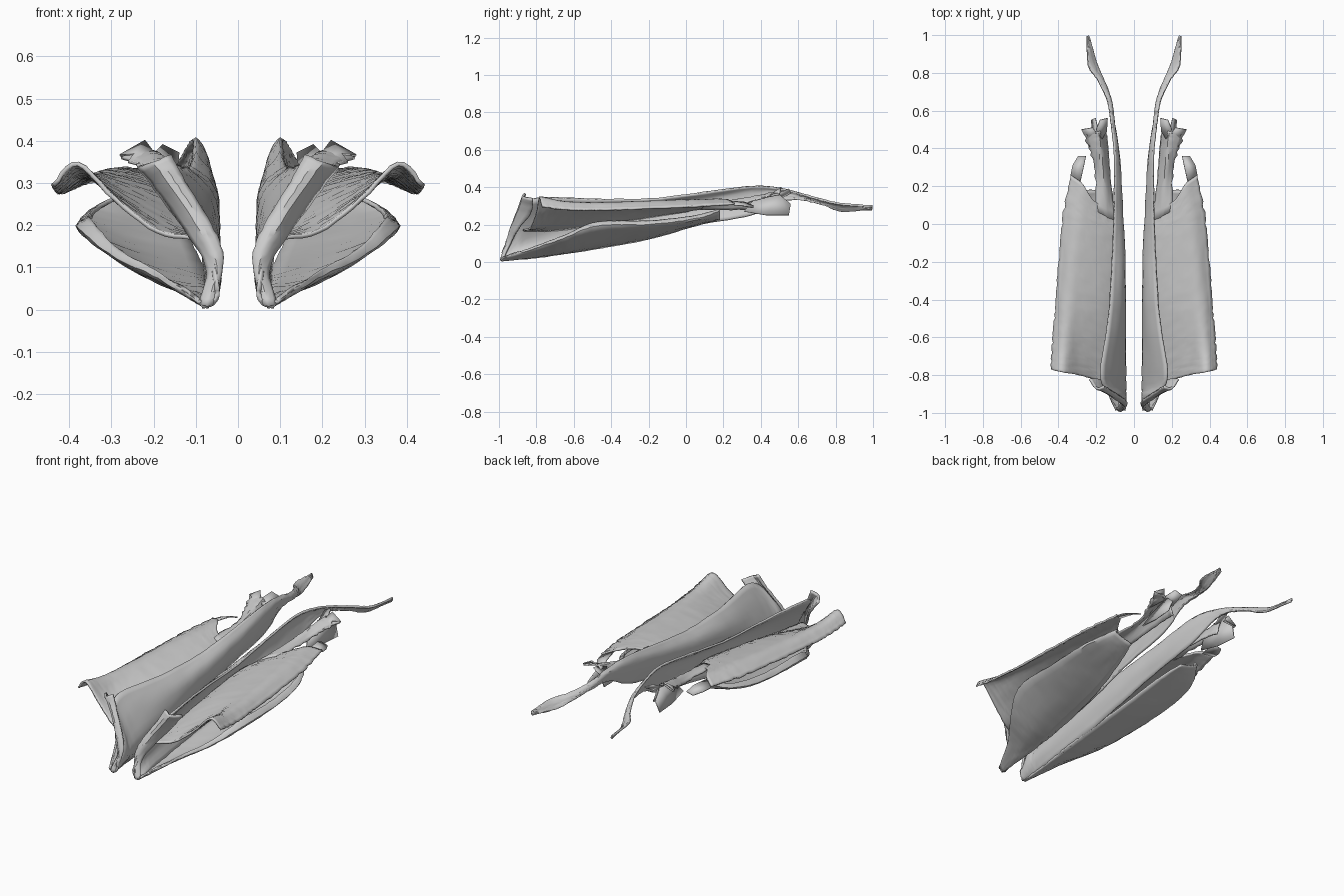
import bpy, bmesh, random
from mathutils import Vector

random.seed(4)


def spline(pts, n):
    """Smooth curve through points, n steps per span."""
    p = [Vector(q) for q in pts]
    p = [2 * p[0] - p[1]] + p + [2 * p[-1] - p[-2]]
    out = []
    for i in range(1, len(p) - 2):
        a, b, c, d = p[i - 1:i + 3]
        for k in range(n):
            t = k / n
            out.append(0.5 * (2 * b + (c - a) * t + (2 * a - 5 * b + 4 * c - d) * t * t
                              + (3 * b - a - 3 * c + d) * t ** 3))
    return out + [p[-2]]


def finish(name, bm, thick):
    """Thicken a sheet, mirror it across x = 0 and shade it."""
    me = bpy.data.meshes.new(name)
    bmesh.ops.recalc_face_normals(bm, faces=bm.faces)
    bm.to_mesh(me)
    bm.free()
    ob = bpy.data.objects.new(name, me)
    bpy.context.collection.objects.link(ob)
    s = ob.modifiers.new("thickness", 'SOLIDIFY')
    s.thickness, s.offset = thick, 0
    ob.modifiers.new("pair", 'MIRROR').use_mirror_merge = False
    bpy.ops.object.select_all(action='DESELECT')
    ob.select_set(True)
    bpy.context.view_layer.objects.active = ob
    bpy.ops.object.shade_smooth_by_angle(angle=0.6)


def sheet(name, rows, nu=8, nv=4, thick=0.010, rough=0.0015, ragged=0.0):
    """Skin a curved sheet over rows of points; ragged roughens the last column."""
    across = [spline(r, nv) for r in rows]
    grid = list(zip(*[spline(col, nu) for col in zip(*across)]))
    bm = bmesh.new()
    vs = []
    for row in grid:
        line = []
        for j, p in enumerate(row):
            jit = Vector([random.uniform(-1, 1) for _ in range(3)]) * rough
            if j == len(row) - 1:
                jit.x += random.uniform(-ragged, ragged)
            line.append(bm.verts.new(p + jit))
        vs.append(line)
    for a, b in zip(vs, vs[1:]):
        for j in range(len(a) - 1):
            bm.faces.new((a[j], a[j + 1], b[j + 1], b[j]))
    finish(name, bm, thick)


def flake(name, pts):
    """Small broken scrap of thin bone."""
    bm = bmesh.new()
    bm.faces.new([bm.verts.new(p) for p in pts])
    bmesh.ops.triangulate(bm, faces=bm.faces)
    finish(name, bm, 0.006)


def at(y, *xz):
    """Cross-section at one y."""
    return [(x, y, z) for x, z in xz]


# Upper wing: arched sheet flaring outwards with a turned-down outer rim
sheet("upper_wing", [
    [(0.10, -0.87, 0.17), (0.19, -0.83, 0.185), (0.29, -0.80, 0.26), (0.38, -0.785, 0.347), (0.437, -0.77, 0.295)],
    [(0.065, -0.70, 0.17), (0.17, -0.68, 0.215), (0.29, -0.65, 0.275), (0.37, -0.64, 0.32), (0.43, -0.63, 0.28)],
    [(0.055, -0.40, 0.21), (0.15, -0.42, 0.26), (0.27, -0.40, 0.30), (0.35, -0.40, 0.315), (0.41, -0.40, 0.28)],
    [(0.065, -0.10, 0.255), (0.14, -0.08, 0.29), (0.23, -0.05, 0.318), (0.31, -0.02, 0.328), (0.38, 0.00, 0.295)],
    [(0.12, 0.08, 0.285), (0.17, 0.10, 0.305), (0.22, 0.13, 0.323), (0.27, 0.21, 0.333), (0.335, 0.26, 0.31)],
], nu=14, nv=5, ragged=0.004)

# Lower sheet: scoop whose front edge sweeps from the tip to the outer lip
sheet("lower_sheet", [
    at(-0.985, (0.07, 0.008), (0.08, 0.01), (0.092, 0.018), (0.094, 0.025)),
    at(-0.80, (0.07, 0.025), (0.12, 0.037), (0.18, 0.07), (0.18, 0.085)),
    at(-0.65, (0.068, 0.047), (0.17, 0.06), (0.285, 0.12), (0.28, 0.14)),
    at(-0.48, (0.073, 0.072), (0.22, 0.10), (0.365, 0.18), (0.345, 0.21)),
    at(-0.20, (0.095, 0.125), (0.23, 0.145), (0.37, 0.193), (0.35, 0.218)),
    at(0.03, (0.13, 0.19), (0.23, 0.20), (0.35, 0.222), (0.33, 0.242)),
    at(0.18, (0.17, 0.23), (0.21, 0.24), (0.275, 0.265), (0.265, 0.28)),
], nu=8, nv=4)

# Inner wall: plate leaning outwards at the front, narrowing into the rear prong
sheet("inner_wall_and_prong", [
    at(-0.985, (0.085, 0.008), (0.06, 0.015), (0.05, 0.03), (0.048, 0.05)),
    at(-0.91, (0.083, 0.014), (0.048, 0.06), (0.05, 0.13), (0.085, 0.21)),
    at(-0.82, (0.078, 0.022), (0.046, 0.11), (0.10, 0.23), (0.175, 0.335)),
    at(-0.50, (0.078, 0.065), (0.048, 0.17), (0.07, 0.265), (0.135, 0.335)),
    at(-0.20, (0.082, 0.13), (0.052, 0.22), (0.06, 0.295), (0.115, 0.335)),
    at(0.05, (0.09, 0.195), (0.065, 0.26), (0.067, 0.325), (0.105, 0.365)),
    at(0.35, (0.095, 0.25), (0.081, 0.32), (0.082, 0.375), (0.103, 0.403)),
    at(0.52, (0.11, 0.325), (0.105, 0.35), (0.106, 0.375), (0.118, 0.39)),
    at(0.65, (0.122, 0.325), (0.122, 0.335), (0.125, 0.345), (0.14, 0.355)),
    at(0.76, (0.16, 0.295), (0.165, 0.305), (0.172, 0.315), (0.19, 0.325)),
    at(0.84, (0.195, 0.27), (0.208, 0.285), (0.222, 0.30), (0.242, 0.31)),
    at(0.995, (0.240, 0.28), (0.243, 0.285), (0.246, 0.292), (0.249, 0.298)),
], nu=7, nv=4, thick=0.011)

# Front strut: twisted strip climbing from the front tip to the wing
sheet("front_strut", [
    [(0.062, -0.985, 0.01), (0.075, -0.99, 0.008), (0.09, -0.98, 0.012)],
    [(0.037, -0.945, 0.12), (0.05, -0.96, 0.10), (0.072, -0.94, 0.10)],
    [(0.065, -0.92, 0.20), (0.09, -0.93, 0.19), (0.12, -0.89, 0.185)],
    [(0.125, -0.88, 0.30), (0.15, -0.89, 0.285), (0.175, -0.83, 0.26)],
    [(0.16, -0.86, 0.365), (0.20, -0.87, 0.35), (0.235, -0.82, 0.34)],
], nu=6, nv=3, thick=0.012)

# Rear strip: ridged tongue behind the wing ending in a broken frill
sheet("rear_strip", [
    [(0.10, 0.02, 0.28), (0.15, 0.04, 0.305), (0.20, 0.07, 0.315)],
    [(0.13, 0.28, 0.28), (0.165, 0.29, 0.335), (0.205, 0.28, 0.31)],
    [(0.14, 0.42, 0.28), (0.18, 0.43, 0.36), (0.235, 0.40, 0.34)],
    [(0.15, 0.50, 0.27), (0.19, 0.49, 0.37), (0.272, 0.50, 0.36)],
], nu=6, nv=4, thick=0.008, rough=0.002, ragged=0.008)

# Loose scraps along the broken rear edges
flake("rear_scrap_upper", [(0.17, 0.45, 0.36), (0.20, 0.50, 0.37), (0.18, 0.55, 0.39), (0.14, 0.56, 0.37), (0.145, 0.49, 0.33)])
flake("rear_scrap_lower", [(0.20, 0.31, 0.27), (0.215, 0.43, 0.25), (0.225, 0.55, 0.25), (0.205, 0.56, 0.31), (0.19, 0.50, 0.36), (0.18, 0.36, 0.33)])
flake("rear_scrap_outer", [(0.22, 0.39, 0.34), (0.26, 0.44, 0.35), (0.245, 0.47, 0.37), (0.28, 0.50, 0.365), (0.22, 0.51, 0.40), (0.19, 0.47, 0.36)])
flake("wing_tip_scrap", [(0.285, 0.22, 0.325), (0.335, 0.26, 0.305), (0.325, 0.31, 0.30), (0.295, 0.36, 0.29), (0.255, 0.36, 0.30), (0.265, 0.31, 0.32)])
